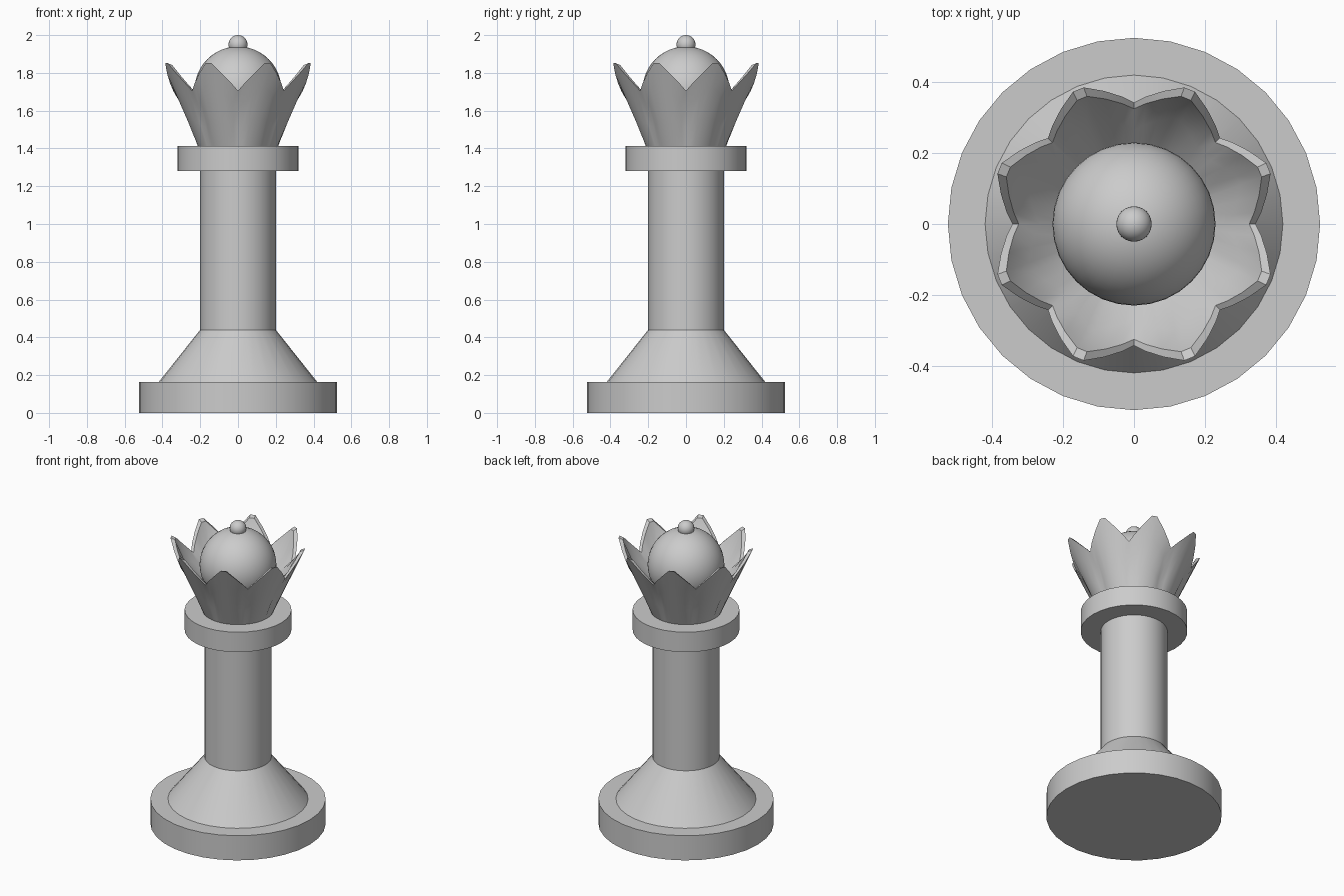
import bpy, bmesh, math

if "Cube" in bpy.data.objects:
    bpy.data.objects.remove(bpy.data.objects["Cube"])

SIDES = 32


def finish(name, bm, angle=30):
    bmesh.ops.recalc_face_normals(bm, faces=bm.faces)
    mesh = bpy.data.meshes.new(name)
    bm.to_mesh(mesh)
    bm.free()
    obj = bpy.data.objects.new(name, mesh)
    bpy.context.collection.objects.link(obj)
    bpy.ops.object.select_all(action='DESELECT')
    obj.select_set(True)
    bpy.context.view_layer.objects.active = obj
    bpy.ops.object.shade_smooth_by_angle(angle=math.radians(angle))
    return obj


def skin(bm, rings):
    """Bridge closed rings of points and cap both ends."""
    rows = [[bm.verts.new(p) for p in ring] for ring in rings]
    n = len(rows[0])
    for a, b in zip(rows, rows[1:]):
        for i in range(n):
            j = (i + 1) % n
            bm.faces.new((a[i], a[j], b[j], b[i]))
    bm.faces.new(rows[0])
    bm.faces.new(rows[-1])


def polar(r, a, z):
    return (r * math.cos(a), r * math.sin(a), z)


def turned(name, profile):
    bm = bmesh.new()
    skin(bm, [[polar(r, math.tau * i / SIDES, z) for i in range(SIDES)]
              for r, z in profile])
    return finish(name, bm)


def ball(name, r, z, u, v):
    bm = bmesh.new()
    bmesh.ops.create_uvsphere(bm, u_segments=u, v_segments=v, radius=r)
    bmesh.ops.translate(bm, verts=bm.verts, vec=(0, 0, z))
    return finish(name, bm)


# Turned body
turned("base", [(0.525, 0), (0.525, 0.163)])
turned("stem", [(0.42, 0.163), (0.2, 0.44), (0.2, 1.28)])
turned("collar", [(0.32, 1.28), (0.32, 1.412)])

# Petalled crown: (angle, petal height 0..1) around the rim
PETALS = 8
STEPS = [(0, 0), (0.12, 0.26), (0.28, 0.6), (0.45, 0.98),
         (0.55, 0.98), (0.72, 0.6), (0.88, 0.26)]
rim = [((p + u) * math.tau / PETALS, h) for p in range(PETALS) for u, h in STEPS]


def outer(s):
    """Flared outside wall, s from foot (0) to rim (1), grooved between petals."""
    ring = []
    for a, h in rim:
        z = 1.41 + s * (0.295 + 0.15 * h)
        r = 0.212 + s * (0.131 + 0.069 * h)
        groove = 0.018 * max(0, 1 - h * 2) * math.sin(math.pi * s)
        ring.append(polar(r - groove, a, z))
    return ring


def inner(r0, r1, z0, z1):
    return [polar(r0 + (r1 - r0) * h, a, z0 + (z1 - z0) * h) for a, h in rim]


bm = bmesh.new()
skin(bm, [outer(0), outer(0.35), outer(0.7), outer(1),
          inner(0.325, 0.385, 1.70, 1.845),   # lip
          inner(0.265, 0.32, 1.655, 1.69),    # hollow of each petal
          inner(0.16, 0.16, 1.55, 1.55)])
finish("crown", bm, 35)

# Dome and finial
ball("dome", 0.23, 1.71, 32, 24)
ball("finial", 0.05, 1.95, 24, 16)
